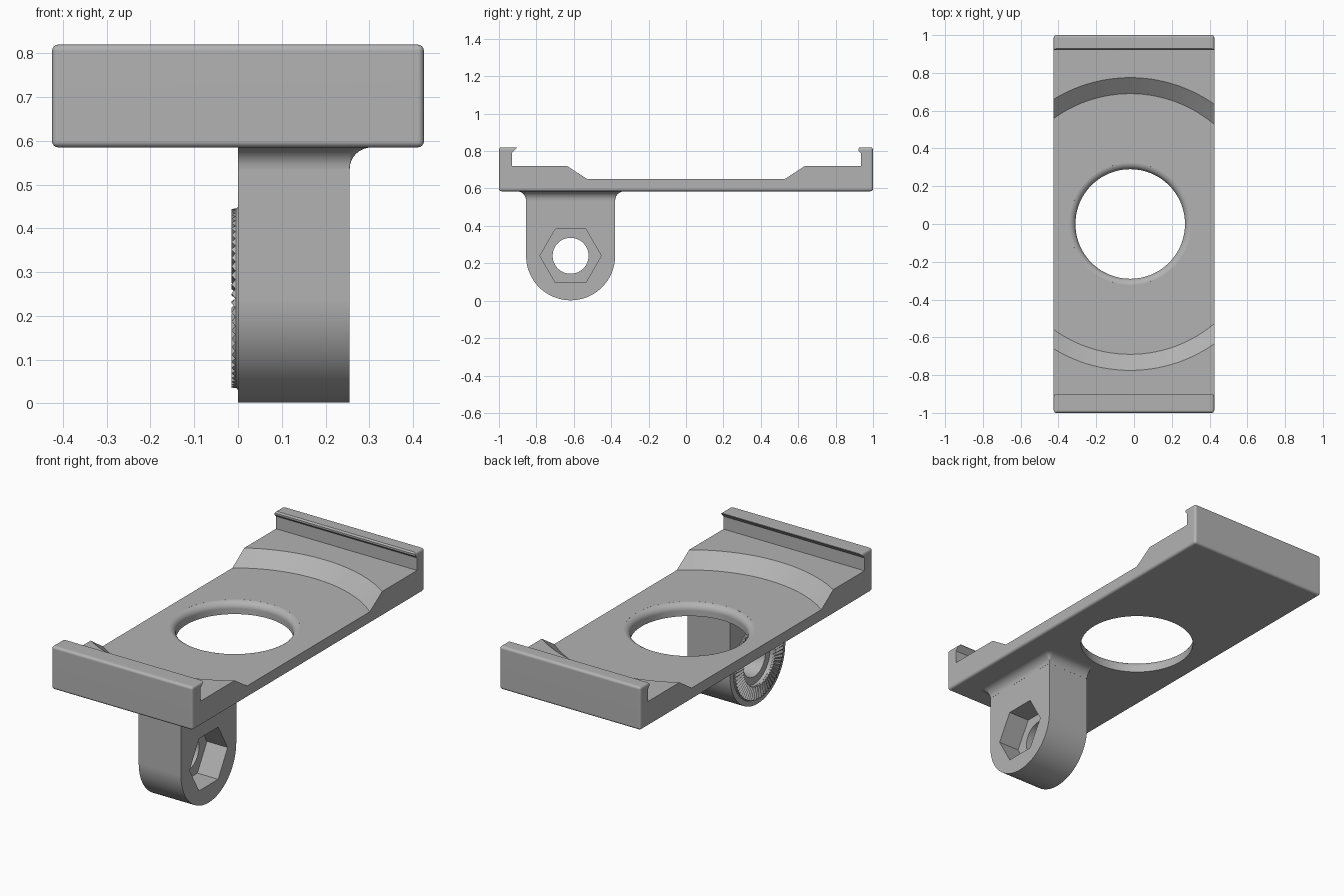
import bpy, bmesh, math
from mathutils import Vector

if "Cube" in bpy.data.objects:
    bpy.data.objects.remove(bpy.data.objects["Cube"], do_unlink=True)

grey = bpy.data.materials.new("mid grey plastic")
grey.use_nodes = True
grey.diffuse_color = (0.45, 0.45, 0.45, 1)
grey.node_tree.nodes["Principled BSDF"].inputs["Base Color"].default_value = (0.45, 0.45, 0.45, 1)


def loft(name, sections, closed=False):
    """Skin equal-length loops of points; cap the ends unless closed."""
    bm = bmesh.new()
    loops = [[bm.verts.new(p) for p in s] for s in sections]
    n = len(loops[0])
    pairs = list(zip(loops, loops[1:]))
    if closed:
        pairs.append((loops[-1], loops[0]))
    else:
        bm.faces.new(loops[0])
        bm.faces.new(loops[-1])
    for a, b in pairs:
        for i in range(n):
            j = (i + 1) % n
            bm.faces.new((a[i], a[j], b[j], b[i]))
    bmesh.ops.recalc_face_normals(bm, faces=bm.faces)
    mesh = bpy.data.meshes.new(name)
    bm.to_mesh(mesh)
    bm.free()
    mesh.materials.append(grey)
    obj = bpy.data.objects.new(name, mesh)
    bpy.context.collection.objects.link(obj)
    return obj


def activate(obj):
    bpy.ops.object.select_all(action='DESELECT')
    obj.select_set(True)
    bpy.context.view_layer.objects.active = obj


def cut(obj, cutter):
    mod = obj.modifiers.new("cut", 'BOOLEAN')
    mod.operation, mod.solver, mod.object = 'DIFFERENCE', 'EXACT', cutter
    activate(obj)
    bpy.ops.object.modifier_apply(modifier=mod.name)
    bpy.data.objects.remove(cutter, do_unlink=True)


def smooth(obj):
    activate(obj)
    bpy.ops.object.shade_smooth_by_angle(angle=math.radians(32))
    mod = obj.modifiers.new("weighted", 'WEIGHTED_NORMAL')
    mod.keep_sharp = True


def circle_z(r, z, n=128):
    return [(HOLE_X + r * math.cos(2 * math.pi * i / n),
             r * math.sin(2 * math.pi * i / n), z) for i in range(n)]


def circle_x(r, x, n=64):
    return [(x, EYE_Y + r * math.cos(2 * math.pi * i / n),
             EYE_Z + r * math.sin(2 * math.pi * i / n)) for i in range(n)]


HOLE_X = -0.02
EYE_Y, EYE_Z, EYE_R = -0.617, 0.24, 0.238
BASE, FLOOR, STEP, TOP = 0.585, 0.65, 0.72, 0.82

# Tray: rounded block
tray = loft("tray", [[(x, y, z) for x, y in
                      ((-0.425, -1), (0.425, -1), (0.425, 1), (-0.425, 1))]
                     for z in (BASE, TOP)])
bev = tray.modifiers.new("round", 'BEVEL')
bev.width, bev.segments = 0.014, 4
activate(tray)
bpy.ops.object.modifier_apply(modifier=bev.name)

# Channel between the two hooked end lips
channel = [(-0.93, STEP), (-0.93, 0.79), (-0.903, 0.817), (-0.903, 0.9), (0.928, 0.9),
           (0.928, 0.82), (0.921, 0.812), (0.921, 0.802), (0.935, 0.788), (0.935, STEP)]
cut(tray, loft("channel_cutter", [[(x, y, z) for y, z in channel] for x in (-0.6, 0.6)]))

# Conical dish
cut(tray, loft("dish_cutter", [circle_z(0.69, FLOOR), circle_z(0.775, STEP),
                               circle_z(0.787, STEP + 0.01)]))

# Round opening with a rolled upper rim
ROLL = 0.035
rim = [circle_z(0.29, 0.5)]
for k in range(9):
    t = k / 8 * math.radians(85)
    rim.append(circle_z(0.29 + ROLL * (1 - math.cos(t)), FLOOR - ROLL + ROLL * math.sin(t)))
rim.append(circle_z(0.29 + ROLL, FLOOR + 0.01))
cut(tray, loft("opening_cutter", rim))
smooth(tray)

# Mounting arm with rounded lower end
N = 48
outline = [(EYE_Y + EYE_R * math.cos(math.pi + math.pi * i / N),
            EYE_Z + EYE_R * math.sin(math.pi + math.pi * i / N)) for i in range(N + 1)]
outline += [(EYE_Y + EYE_R, BASE + 0.01), (EYE_Y - EYE_R, BASE + 0.01)]
arm = loft("mounting_arm", [[(x, y, z) for y, z in outline] for x in (0, 0.255)])
cut(arm, loft("bolt_cutter", [circle_x(0.096, x) for x in (-0.1, 0.4)]))
cut(arm, loft("hex_cutter", [circle_x(0.164, x, 6) for x in (0.13, 0.4)]))
cut(arm, loft("recess_cutter", [circle_x(0.135, x) for x in (-0.1, 0.02)]))
smooth(arm)

# Fillet where the arm meets the tray
FILLET = 0.05
sections = []
for k in range(9):
    t = k / 8 * math.pi / 2
    o = max(FILLET * (1 - math.cos(t)), 0.0003)
    z = BASE - FILLET + FILLET * math.sin(t)
    low, high = EYE_Y - EYE_R, EYE_Y + EYE_R
    loop = [(0, high + o, z), (0, low - o, z)]
    for y, start in ((low, -90), (high, 0)):
        for i in range(7):
            a = math.radians(start + i * 15)
            loop.append((0.255 + o * math.cos(a), y + o * math.sin(a), z))
    sections.append(loop)
sections.append([(x, y, BASE + 0.005) for x, y, z in sections[-1]])
smooth(loft("arm_fillet", sections))

# Radial locking teeth around the eye
TEETH = 60


def toothed(r):
    return [(-0.015 if i % 2 else -0.006, y, z)
            for i, (x, y, z) in enumerate(circle_x(r, 0, TEETH * 2))]


ring = loft("locking_teeth", [circle_x(0.212, 0.002, TEETH * 2), circle_x(0.205, -0.004, TEETH * 2),
                              toothed(0.205), toothed(0.136),
                              circle_x(0.136, 0.002, TEETH * 2)], closed=True)
activate(ring)
bpy.ops.object.shade_smooth_by_angle(angle=math.radians(25))
